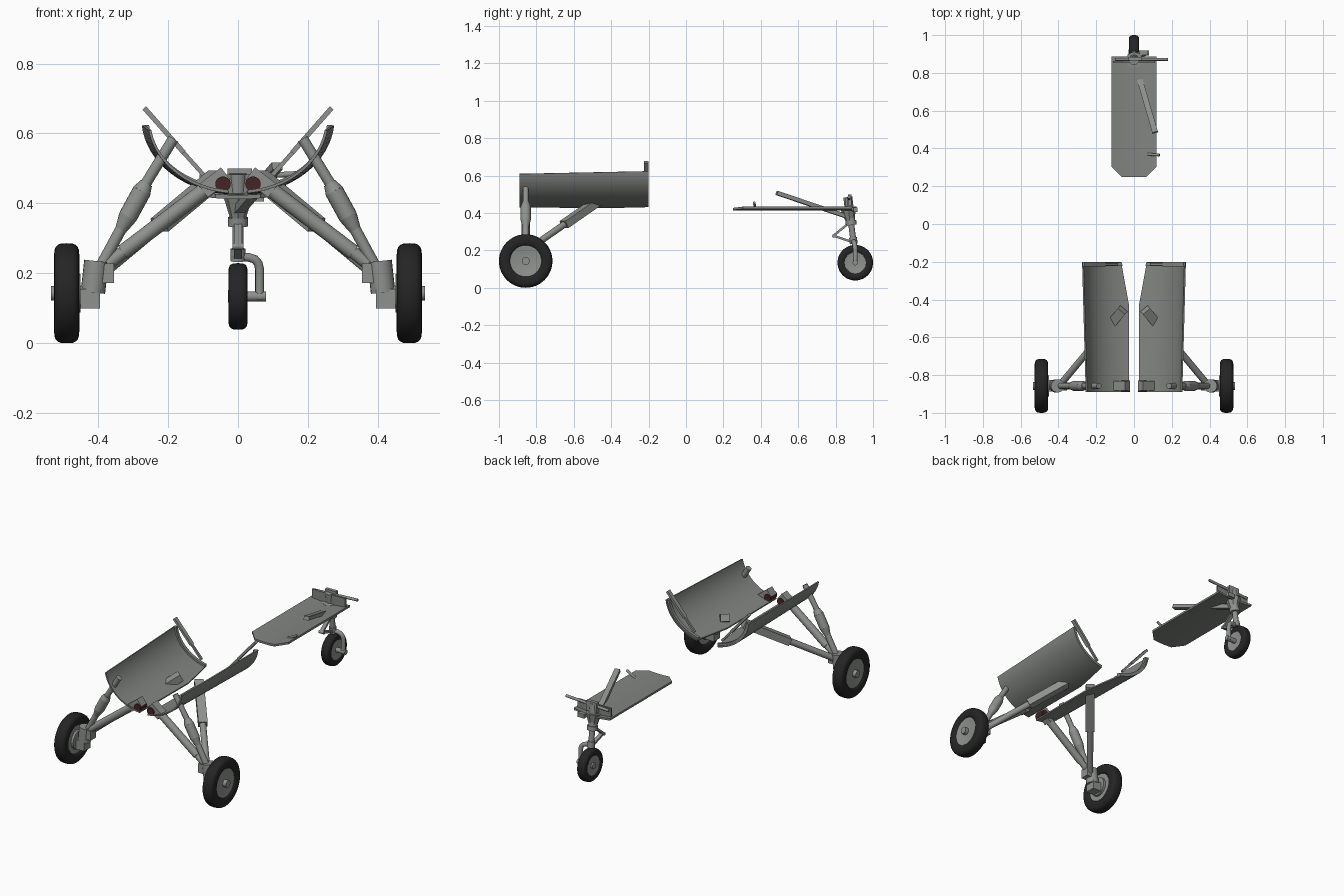
import bpy, bmesh, math
from mathutils import Vector, Matrix

if "Cube" in bpy.data.objects:
    bpy.data.objects.remove(bpy.data.objects["Cube"])


def mat(name, c):
    m = bpy.data.materials.new(name)
    m.diffuse_color = (*c, 1)
    m.use_nodes = True
    m.node_tree.nodes["Principled BSDF"].inputs["Base Color"].default_value = m.diffuse_color
    return m


PANEL = mat("grey green panel", (0.22, 0.235, 0.22))
METAL = mat("grey metal", (0.27, 0.285, 0.27))
RUBBER = mat("black rubber", (0.018, 0.018, 0.018))
RED = mat("dark red", (0.06, 0.018, 0.018))


def finish(name, bm, m):
    bmesh.ops.recalc_face_normals(bm, faces=bm.faces[:])
    me = bpy.data.meshes.new(name)
    bm.to_mesh(me)
    bm.free()
    me.materials.append(m)
    ob = bpy.data.objects.new(name, me)
    bpy.context.collection.objects.link(ob)
    return ob


def frame(a, b):
    a, b = Vector(a), Vector(b)
    rot = (b - a).to_track_quat('Z', 'Y').to_matrix().to_4x4()
    return Matrix.Translation((a + b) / 2) @ rot, (b - a).length


def rod(name, a, b, r, r2=None, m=METAL, n=20):
    M, L = frame(a, b)
    bm = bmesh.new()
    bmesh.ops.create_cone(bm, cap_ends=True, segments=n, radius1=r,
                          radius2=r if r2 is None else r2, depth=L, matrix=M)
    return finish(name, bm, m)


def beam(name, a, b, w, h, m=METAL):
    M, L = frame(a, b)
    bm = bmesh.new()
    bmesh.ops.create_cube(bm, size=1, matrix=M @ Matrix.Diagonal((w, h, L, 1)))
    return finish(name, bm, m)


def box(name, lo, hi, m=METAL):
    lo, hi = Vector(lo), Vector(hi)
    bm = bmesh.new()
    bmesh.ops.create_cube(bm, size=1, matrix=Matrix.Translation((lo + hi) / 2)
                          @ Matrix.Diagonal((*(hi - lo), 1)))
    return finish(name, bm, m)


def lathe(name, prof, c, m, s=1, n=48):
    """Closed (x, radius) profile turned about the x axis through c."""
    bm = bmesh.new()
    rings = [[bm.verts.new((c[0] + s * x, c[1] + r * math.cos(t), c[2] + r * math.sin(t)))
              for x, r in prof] for t in (2 * math.pi * i / n for i in range(n))]
    k = len(prof)
    for i in range(n):
        p, q = rings[i], rings[(i + 1) % n]
        for j in range(k):
            bm.faces.new((p[j], p[(j + 1) % k], q[(j + 1) % k], q[j]))
    return finish(name, bm, m)


def shell(name, rows, m):
    """Solid skin from rows of (outer, inner) point pairs."""
    bm = bmesh.new()
    V = [[[bm.verts.new(p) for p in pair] for pair in row] for row in rows]
    R, C = len(V), len(V[0])
    for k in (0, 1):
        for i in range(R - 1):
            for j in range(C - 1):
                bm.faces.new((V[i][j][k], V[i + 1][j][k], V[i + 1][j + 1][k], V[i][j + 1][k]))
    for j in range(C - 1):
        for i in (0, R - 1):
            bm.faces.new((V[i][j][0], V[i][j + 1][0], V[i][j + 1][1], V[i][j][1]))
    for i in range(R - 1):
        for j in (0, C - 1):
            bm.faces.new((V[i][j][0], V[i + 1][j][0], V[i + 1][j][1], V[i][j][1]))
    return finish(name, bm, m)


def tyre_profile(w, r_in, r_out):
    mid, h = (r_in + r_out) / 2, (r_out - r_in) / 2
    pts = []
    for i in range(20):
        c, s = math.cos(math.tau * i / 20), math.sin(math.tau * i / 20)
        pts.append((w * math.copysign(abs(c) ** 0.6, c), mid + h * math.copysign(abs(s) ** 0.8, s)))
    return pts


def door_rows(s, y0, y1, t_out, t_in):
    rows = []
    for i in range(13):
        y = y0 + (y1 - y0) * i / 12
        f = (y + 0.89) / 0.69
        a, b = 0.259 + 0.017 * f, 0.214 + 0.004 * f
        x_in = 0.027 + max(0, (y + 0.43) / 0.23) * 0.043
        end, start = math.radians(9 - 4 * f), math.acos(x_in / a)
        row = []
        for j in range(21):
            u = start + (end - start) * j / 20
            row.append([(s * (a - t) * math.cos(u), y, 0.642 - (b - t) * math.sin(u))
                        for t in (t_out, t_in)])
        rows.append(row)
    return rows


# Main gear, both sides
YM, ZM = -0.857, 0.143
for s, side in ((-1, "left"), (1, "right")):
    P = lambda x, y, z: (s * x, y, z)
    c = (s * 0.49, YM, ZM)
    lathe(side + "_main_tyre", tyre_profile(0.036, 0.078, 0.143), c, RUBBER, s)
    # hub, brake and axle
    lathe(side + "_main_hub", [(-0.026, 0.001), (-0.026, 0.084), (0.027, 0.084), (0.027, 0.075),
                               (0.022, 0.06), (0.024, 0.001)], c, METAL, s)
    rod(side + "_hub_cap", P(0.505, YM, ZM), P(0.535, YM, ZM), 0.021)
    rod(side + "_brake_drum", P(0.45, YM, ZM), P(0.475, YM, ZM), 0.055)
    rod(side + "_axle", P(0.40, YM, 0.135), P(0.5, YM, 0.145), 0.025)
    # knuckle
    box(side + "_axle_block", Vector((min(s * 0.395, s * 0.455), YM - 0.03, 0.10)),
        Vector((max(s * 0.395, s * 0.455), YM + 0.03, 0.155)))
    rod(side + "_knuckle", P(0.415, YM, 0.145), P(0.405, YM, 0.235), 0.035)
    beam(side + "_knuckle_lug", P(0.42, YM, 0.2), P(0.355, YM, 0.2), 0.05, 0.055)
    # shock strut
    rod(side + "_strut_upper", P(0.185, YM, 0.585), P(0.28, YM, 0.43), 0.0155)
    rod(side + "_strut_collar", P(0.262, YM, 0.458), P(0.275, YM, 0.435), 0.018, 0.027)
    rod(side + "_strut_cylinder", P(0.275, YM, 0.435), P(0.315, YM, 0.362), 0.027)
    rod(side + "_strut_taper", P(0.315, YM, 0.362), P(0.335, YM, 0.325), 0.027, 0.017)
    rod(side + "_strut_piston", P(0.33, YM, 0.335), P(0.395, YM, 0.215), 0.0165)
    # lower arm and its pivot
    beam(side + "_arm_pivot_block", P(0.035, YM, 0.485), P(0.10, YM, 0.435), 0.05, 0.045)
    rod(side + "_lower_arm", P(0.06, YM, 0.465), P(0.33, YM, 0.26), 0.022)
    rod(side + "_lower_arm_end", P(0.33, YM, 0.26), P(0.405, YM, 0.2), 0.018)
    rod(side + "_pivot_pin", P(0.043, -0.89, 0.455), P(0.043, -0.828, 0.455), 0.022, m=RED)
    # drag brace
    a, e = Vector(P(0.06, -0.455, 0.475)), Vector(P(0.39, -0.85, 0.2))
    beam(side + "_brace_upper", a, a.lerp(e, 0.5), 0.05, 0.042)
    rod(side + "_brace_lower", a.lerp(e, 0.48), e, 0.018)
    # curved door, end rib and hinge arm
    shell(side + "_main_door", door_rows(s, -0.89, -0.2, 0, 0.008), PANEL)
    shell(side + "_door_rib", door_rows(s, -0.222, -0.204, 0.004, 0.02), PANEL)
    beam(side + "_door_arm", P(0.268, -0.213, 0.673), P(0.155, -0.213, 0.545), 0.024, 0.014)
    beam(side + "_door_arm_link", P(0.16, -0.213, 0.55), P(0.09, -0.213, 0.472), 0.012, 0.012)

# Nose wheel
YN, ZN = 0.905, 0.134
lathe("nose_tyre", tyre_profile(0.027, 0.052, 0.095), (0, YN, ZN), RUBBER)
lathe("nose_hub", [(-0.019, 0.001), (-0.019, 0.04), (-0.022, 0.057), (0.022, 0.057),
                   (0.019, 0.04), (0.019, 0.001)], (0, YN, ZN), METAL)
rod("nose_hub_cap", (-0.028, YN, ZN), (0, YN, ZN), 0.018)
rod("nose_axle", (0, YN, ZN), (0.08, YN, ZN), 0.014)

# Single sided bent fork
cu = bpy.data.curves.new("nose_fork", 'CURVE')
cu.dimensions, cu.bevel_depth, cu.bevel_resolution, cu.use_fill_caps = '3D', 0.013, 3, True
sp = cu.splines.new('POLY')
path = [(0, 0.895, 0.247), (0.03, 0.898, 0.246), (0.048, 0.9, 0.24), (0.058, 0.902, 0.228),
        (0.062, 0.905, 0.21), (0.062, 0.905, 0.125)]
sp.points.add(len(path) - 1)
for p, q in zip(sp.points, path):
    p.co = (*q, 1)
cu.materials.append(METAL)
bpy.context.collection.objects.link(bpy.data.objects.new("nose_fork", cu))

# Nose strut
top, foot = Vector((0, 0.865, 0.485)), Vector((0, 0.897, 0.235))
at = lambda t: top.lerp(foot, t)
rod("nose_strut_cylinder", at(0), at(0.6), 0.024)
rod("nose_strut_collar", at(0.5), at(0.6), 0.029)
rod("nose_strut_piston", at(0.55), at(0.9), 0.016)
rod("nose_strut_foot", at(0.86), at(1), 0.021)
rod("nose_bracket", (0, 0.868, 0.43), (0, 0.876, 0.355), 0.045, 0.022, n=8)
beam("torque_link_upper", (0, 0.87, 0.345), (0, 0.788, 0.278), 0.022, 0.012)
beam("torque_link_lower", (0, 0.788, 0.278), (0, 0.888, 0.245), 0.022, 0.012)
rod("torque_link_pin", (-0.016, 0.79, 0.277), (0.016, 0.79, 0.277), 0.009)

# Nose drag link passing through the door
beam("nose_drag_link", (0.112, 0.485, 0.507), (0.0, 0.87, 0.378), 0.03, 0.022)

# Nose door with clipped front corners and a slight bow
rows = []
for y, w in ((0.25, 0.065), (0.305, 0.12), (0.6, 0.12), (0.887, 0.12)):
    xs = [w * (j / 6 - 1) for j in range(13)]
    rows.append([[(x, y, 0.412 + 0.7 * x * x + t) for t in (0, 0.012)] for x in xs])
shell("nose_door", rows, PANEL)

# Nose cross plate, rod and door pins
box("nose_cross_plate", (-0.11, 0.853, 0.425), (0.11, 0.864, 0.482), PANEL)
rod("nose_cross_rod", (-0.1, 0.872, 0.47), (0.18, 0.872, 0.485), 0.008)
box("nose_steering_block", (-0.03, 0.865, 0.44), (0.04, 0.885, 0.5))
box("nose_side_block", (0.03, 0.895, 0.405), (0.075, 0.918, 0.43))
rod("nose_side_block_link", (0.0, 0.87, 0.42), (0.05, 0.905, 0.418), 0.01)
rod("nose_door_pin", (0.065, 0.37, 0.42), (0.135, 0.365, 0.455), 0.007)

for ob in bpy.context.scene.objects:
    ob.select_set(ob.type == 'MESH')
    if ob.type == 'MESH':
        bpy.context.view_layer.objects.active = ob
bpy.ops.object.shade_smooth_by_angle(angle=math.radians(35))
